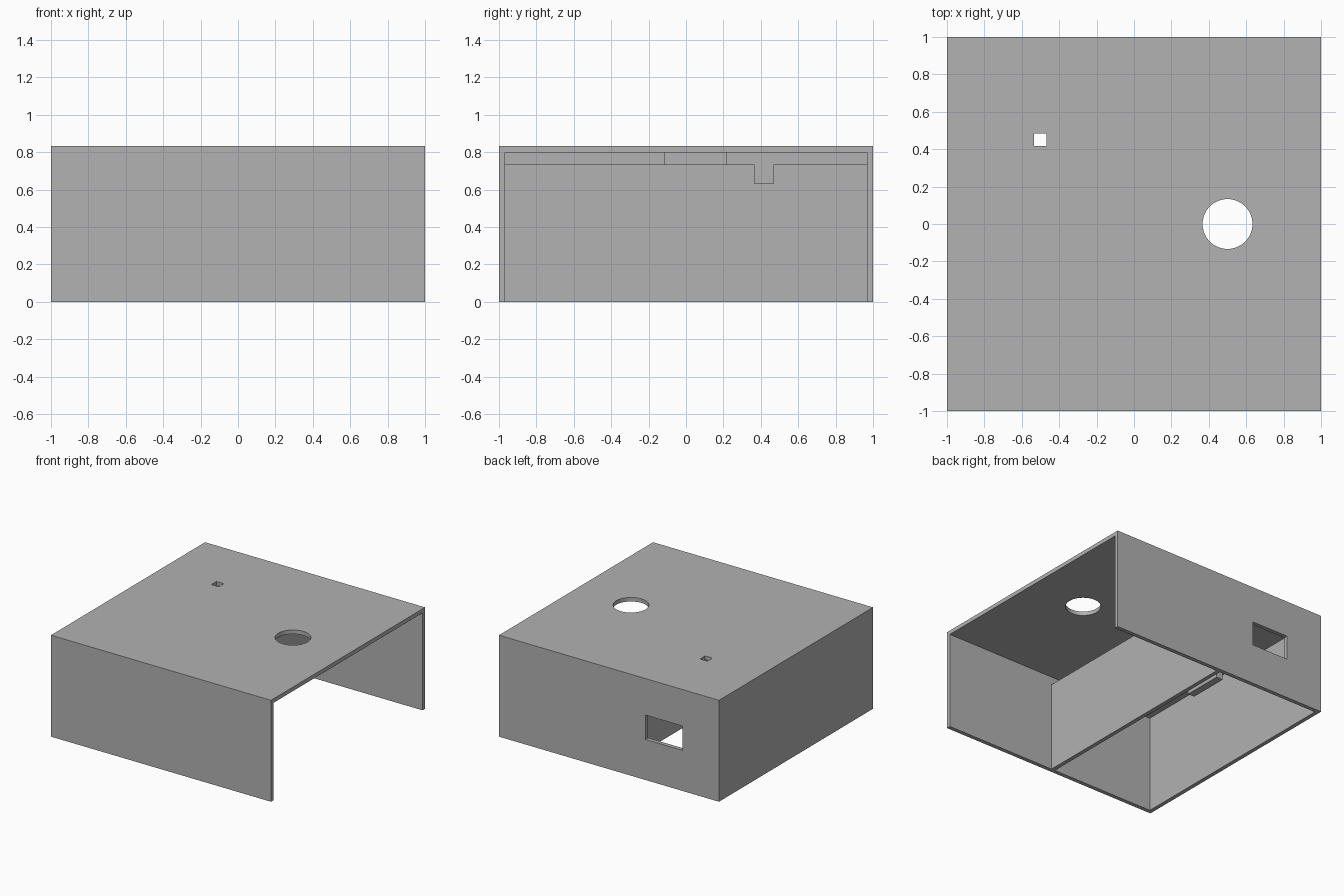
import bpy

default = bpy.data.objects.get("Cube")
if default:
    bpy.data.objects.remove(default, do_unlink=True)

grey = bpy.data.materials.new("plain grey")
grey.use_nodes = True
colour = (0.445, 0.445, 0.445, 1)
grey.diffuse_color = colour
grey.node_tree.nodes["Principled BSDF"].inputs["Base Color"].default_value = colour

W = 1 / 30          # wall thickness
TOP = 25 * W        # overall height
INNER = 1 - W       # inner face of the walls


def box(name, x, y, z):
    """Box from its (low, high) extents on each axis."""
    spans = (x, y, z)
    bpy.ops.mesh.primitive_cube_add(size=1, location=[(a + b) / 2 for a, b in spans])
    ob = bpy.context.object
    ob.name = name
    ob.scale = [b - a for a, b in spans]
    bpy.ops.object.transform_apply(location=True, rotation=False, scale=True)
    ob.data.materials.append(grey)
    return ob


def cut(target, cutter):
    """Subtract the cutter from the target and discard it."""
    mod = target.modifiers.new("opening", 'BOOLEAN')
    mod.operation = 'DIFFERENCE'
    mod.solver = 'EXACT'
    mod.object = cutter
    bpy.context.view_layer.objects.active = target
    bpy.ops.object.modifier_apply(modifier=mod.name)
    bpy.data.objects.remove(cutter, do_unlink=True)


# Lid with a round hole and a small square hole
lid = box("lid", (-1, 1), (-1, 1), (TOP - W, TOP))
bpy.ops.mesh.primitive_cylinder_add(vertices=64, radius=4 * W, depth=1, location=(0.5, 0, TOP))
cut(lid, bpy.context.object)
cut(lid, box("square_cutter", (-16 * W, -14 * W), (12.5 * W, 14.5 * W), (0.5, 1)))

# Outer walls; the left side and the bottom stay open
under = (0, TOP - W)
box("front_wall", (-1, 1), (-1, -INNER), under)
box("right_wall", (-1, -INNER), (-INNER, INNER), under)
back = box("back_wall", (-1, 1), (INNER, 1), under)
cut(back, box("window_cutter", (-20 * W, -10 * W), (0.9, 1.1), (10 * W, 16 * W)))

# Inner divider, short of the lid, with a notch in its upper edge
divider = box("divider", (-W, 0), (-INNER, INNER), (0, 22 * W))
cut(divider, box("notch_cutter", (-0.1, 0.1), (11 * W, 14 * W), (19 * W, 1)))

# Tab hanging from the lid
box("hanging_tab", (-0.69, -0.63), (-3.5 * W, 6.5 * W), (0.51, TOP - W))
